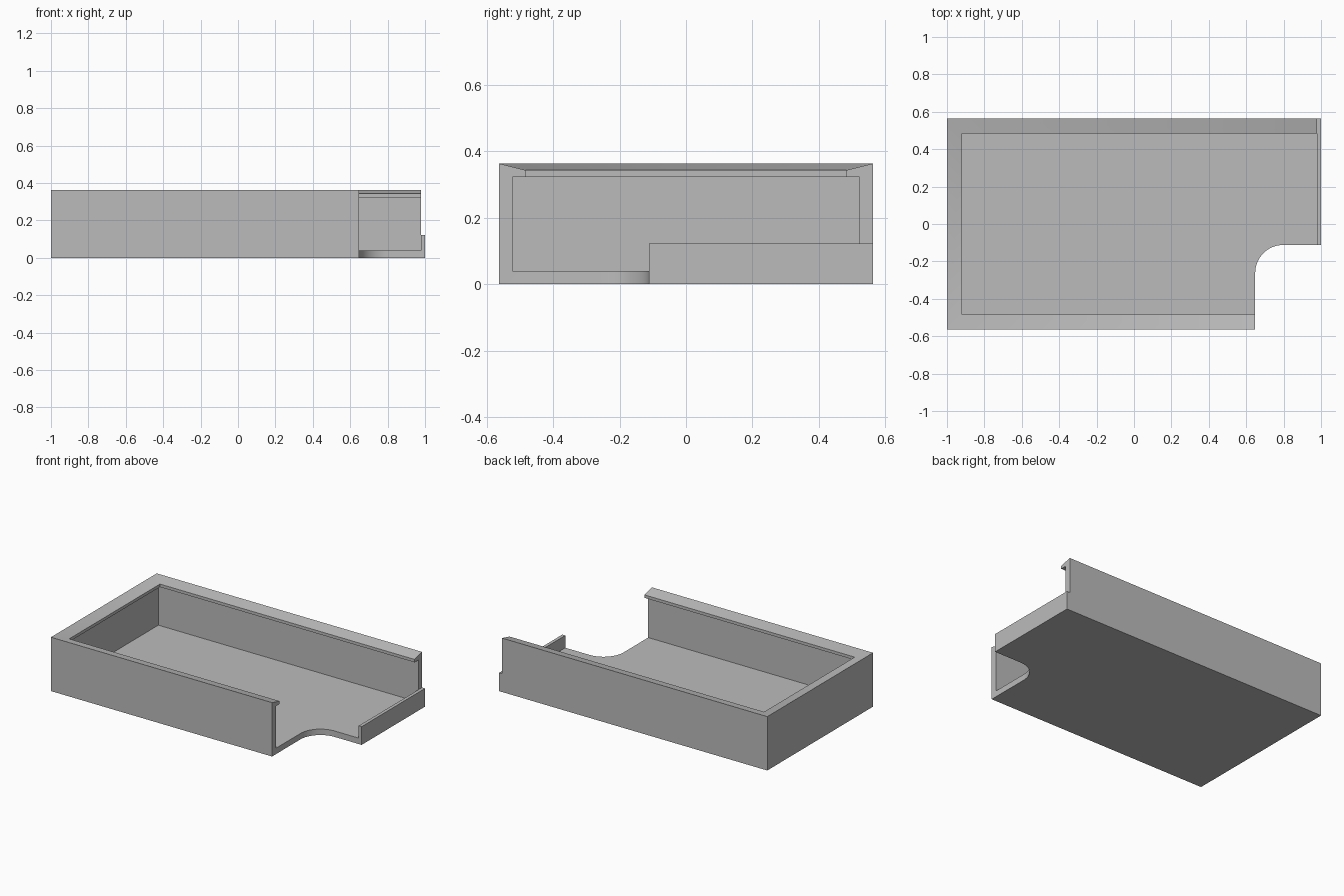
import bpy
import bmesh
from math import sin, cos, pi, radians

cube = bpy.data.objects.get("Cube")
if cube:
    bpy.data.objects.remove(cube, do_unlink=True)

# Main dimensions
HALF_X, HALF_Y = 1.0, 0.563
FLOOR, WALL, LIP = 0.04, 0.04, 0.08
TOP, LIP_TOP, LIP_BASE = 0.363, 0.343, 0.323
FRONT_END, BACK_END = 0.648, 0.978
NOTCH_Y, RADIUS, LOW_WALL = -0.112, 0.15, 0.123

grey = bpy.data.materials.new("plain grey")
grey.use_nodes = True
colour = (0.5, 0.5, 0.5, 1)
grey.diffuse_color = colour
grey.node_tree.nodes["Principled BSDF"].inputs["Base Color"].default_value = colour


def make_object(name, bm):
    bmesh.ops.recalc_face_normals(bm, faces=bm.faces)
    mesh = bpy.data.meshes.new(name)
    bm.to_mesh(mesh)
    bm.free()
    mesh.materials.append(grey)
    obj = bpy.data.objects.new(name, mesh)
    bpy.context.collection.objects.link(obj)
    return obj


def slab(name, outline, height):
    """Extrude a flat outline up from the ground."""
    bm = bmesh.new()
    face = bm.faces.new([bm.verts.new((x, y, 0)) for x, y in outline])
    up = bmesh.ops.extrude_face_region(bm, geom=[face], use_keep_orig=True)["geom"]
    verts = [v for v in up if isinstance(v, bmesh.types.BMVert)]
    bmesh.ops.translate(bm, verts=verts, vec=(0, 0, height))
    return make_object(name, bm)


# Floor with a rounded notch in the front corner
fillet = []
for i in range(17):
    a = pi - i / 16 * pi / 2
    fillet.append((FRONT_END + RADIUS + RADIUS * cos(a),
                   NOTCH_Y - RADIUS + RADIUS * sin(a)))
tray = slab("tray", [(-HALF_X, -HALF_Y), (FRONT_END, -HALF_Y)] + fillet +
            [(HALF_X, NOTCH_Y), (HALF_X, HALF_Y), (-HALF_X, HALF_Y)], FLOOR)

# Low wall along the open end
low_wall = slab("low_wall", [(BACK_END, NOTCH_Y), (HALF_X, NOTCH_Y),
                             (HALF_X, HALF_Y), (BACK_END, HALF_Y)], LOW_WALL)

# Three tall walls with a sloped, overhanging lip, swept with mitred corners
profile = [(0, 0), (0, TOP), (LIP, LIP_TOP), (LIP, LIP_BASE), (WALL, LIP_BASE), (WALL, 0)]
path = [(FRONT_END, -HALF_Y, 0, 1), (-HALF_X, -HALF_Y, 1, 1),
        (-HALF_X, HALF_Y, 1, -1), (BACK_END, HALF_Y, 0, -1)]
bm = bmesh.new()
rings = [[bm.verts.new((x + d * dx, y + d * dy, z)) for d, z in profile]
         for x, y, dx, dy in path]
for a, b in zip(rings, rings[1:]):
    for i in range(len(profile)):
        j = (i + 1) % len(profile)
        bm.faces.new((a[i], a[j], b[j], b[i]))
bm.faces.new(rings[0])
bm.faces.new(rings[-1])
tall_walls = make_object("tall_walls", bm)

# Fuse everything into one solid
bpy.context.view_layer.objects.active = tray
tray.select_set(True)
for part in (tall_walls, low_wall):
    mod = tray.modifiers.new("join", 'BOOLEAN')
    mod.operation = 'UNION'
    mod.solver = 'EXACT'
    mod.object = part
    bpy.ops.object.modifier_apply(modifier=mod.name)
    bpy.data.objects.remove(part, do_unlink=True)

# Clear seams between coplanar faces
bm = bmesh.new()
bm.from_mesh(tray.data)
bmesh.ops.remove_doubles(bm, verts=bm.verts, dist=0.0001)
bmesh.ops.dissolve_limit(bm, angle_limit=radians(1), verts=bm.verts, edges=bm.edges)
bm.to_mesh(tray.data)
bm.free()
bpy.ops.object.shade_smooth_by_angle(angle=radians(30))
